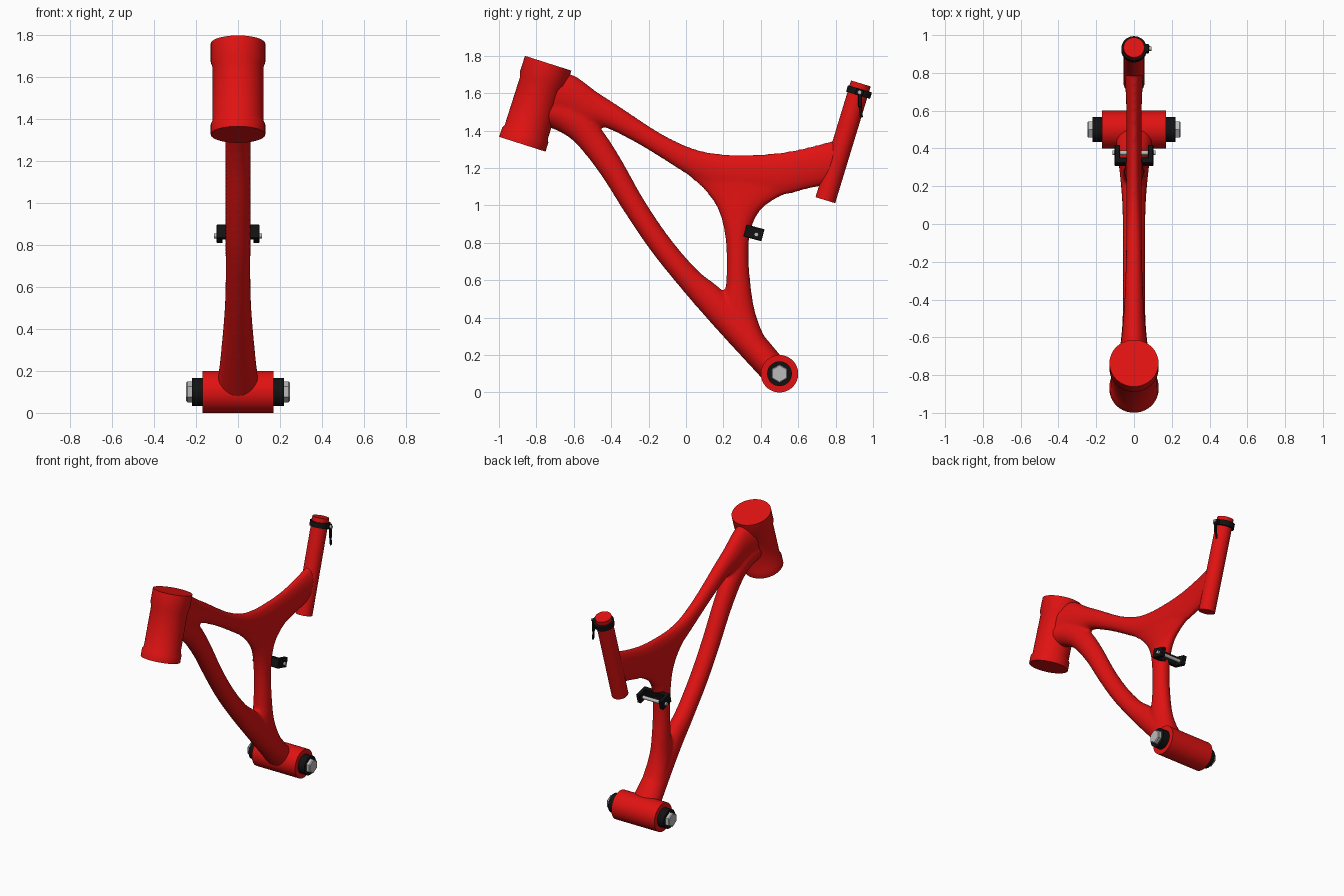
import bpy, bmesh, math
from mathutils import Vector, Matrix

if "Cube" in bpy.data.objects:
    bpy.data.objects.remove(bpy.data.objects["Cube"])


def material(name, color):
    m = bpy.data.materials.new(name)
    m.diffuse_color = (*color, 1)
    m.use_nodes = True
    m.node_tree.nodes["Principled BSDF"].inputs["Base Color"].default_value = m.diffuse_color
    return m


RED = material("red_paint", (0.75, 0.006, 0.006))
BLACK = material("black_metal", (0.006, 0.006, 0.006))
STEEL = material("bare_steel", (0.5, 0.5, 0.5))


def finish(name, bm, mat):
    bmesh.ops.recalc_face_normals(bm, faces=bm.faces)
    me = bpy.data.meshes.new(name)
    bm.to_mesh(me)
    bm.free()
    ob = bpy.data.objects.new(name, me)
    bpy.context.collection.objects.link(ob)
    me.materials.append(mat)
    bpy.ops.object.select_all(action='DESELECT')
    ob.select_set(True)
    bpy.context.view_layer.objects.active = ob
    bpy.ops.object.shade_smooth_by_angle(angle=math.radians(35))
    return ob


def skin(bm, rings):
    # bridge consecutive vertex rings and cap both ends
    vs = [[bm.verts.new(p) for p in r] for r in rings]
    n = len(vs[0])
    for a, b in zip(vs, vs[1:]):
        for i in range(n):
            j = (i + 1) % n
            bm.faces.new((a[i], a[j], b[j], b[i]))
    bm.faces.new(vs[0])
    bm.faces.new(vs[-1])


def turned(name, start, end, profile, mat, sides=48):
    # profile: (distance along the axis 0..1, radius)
    start, end = Vector(start), Vector(end)
    axis = end - start
    u = Vector((1, 0, 0)) if abs(axis.x) < 1e-6 else Vector((0, 0, 1))
    v = axis.normalized().cross(u)
    bm = bmesh.new()
    skin(bm, [[start + axis * t + r * (u * math.cos(k * math.tau / sides) + v * math.sin(k * math.tau / sides))
               for k in range(sides)] for t, r in profile])
    return finish(name, bm, mat)


def rod(name, start, end, r, mat, sides=32):
    return turned(name, start, end, [(0, r), (1, r)], mat, sides)


def box(name, center, size, angle, mat, bevel=0.003):
    bm = bmesh.new()
    bmesh.ops.create_cube(bm, size=1)
    bm.transform(Matrix.Translation(center) @ Matrix.Rotation(angle, 4, 'X') @ Matrix.Diagonal((*size, 1)))
    bmesh.ops.bevel(bm, geom=bm.edges[:], offset=bevel, segments=1, affect='EDGES')
    return finish(name, bm, mat)


def catmull(rows, steps=8):
    rows = [Vector(r) for r in rows]
    p = [2 * rows[0] - rows[1]] + rows + [2 * rows[-1] - rows[-2]]
    out = []
    for i in range(1, len(p) - 2):
        a, b, c, d = p[i - 1:i + 3]
        for s in range(steps):
            t = s / steps
            out.append(0.5 * (2 * b + (c - a) * t + (2 * a - 5 * b + 4 * c - d) * t * t
                              + (3 * b - a - 3 * c + d) * t ** 3))
    return out + [rows[-1]]


def limb(bm, stations, sides=32):
    # each station: one edge (y, z), opposite edge (y, z), half width in x
    rings = []
    for y0, z0, y1, z1, hx in catmull(stations):
        a, b = Vector((0, y0, z0)), Vector((0, y1, z1))
        mid, half = (a + b) / 2, (b - a) / 2
        rings.append([mid + half * math.cos(k * math.tau / sides)
                      + Vector((hx * math.sin(k * math.tau / sides), 0, 0)) for k in range(sides)])
    skin(bm, rings)


# Organic frame body: top member, down tube and mast, blended together
bm = bmesh.new()
limb(bm, [(-.72, 1.72, -.78, 1.44, .09), (-.60, 1.695, -.66, 1.45, .07), (-.48, 1.61, -.545, 1.43, .058),
          (-.35, 1.525, -.43, 1.415, .05), (-.20, 1.425, -.285, 1.345, .044), (-.08, 1.355, -.15, 1.265, .042),
          (.06, 1.297, 0, 1.17, .04), (.20, 1.274, .17, 1.08, .04), (.35, 1.272, .35, 1.05, .04),
          (.50, 1.282, .52, 1.055, .04), (.65, 1.31, .66, 1.09, .042), (.825, 1.357, .765, 1.11, .05)])
limb(bm, [(-.80, 1.43, -.72, 1.58, .09), (-.70, 1.405, -.57, 1.52, .072), (-.593, 1.335, -.455, 1.41, .062),
          (-.46, 1.17, -.355, 1.26, .06), (-.326, .96, -.225, 1.03, .06), (-.19, .76, -.09, .83, .06),
          (-.03, .56, .06, .655, .06), (.13, .375, .20, .54, .066), (.29, .20, .41, .31, .085),
          (.42, .06, .52, .18, .102)])
limb(bm, [(0, 1.17, .60, 1.08, .038), (.10, 1.08, .50, 1.045, .042), (.17, .98, .40, .975, .048),
          (.207, .85, .347, .87, .053), (.218, .70, .335, .75, .055), (.213, .57, .343, .60, .058),
          (.20, .45, .37, .43, .065), (.30, .25, .43, .28, .08), (.42, .10, .52, .17, .09)])
body = finish("frame_body", bm, RED)
remesh = body.modifiers.new("blend", 'REMESH')
remesh.mode = 'VOXEL'
remesh.voxel_size = 0.011
remesh.use_smooth_shade = True
smooth = body.modifiers.new("soften", 'SMOOTH')
smooth.factor = 0.5
smooth.iterations = 8

# Head tube with flared ends
turned("head_tube", (0, -.875, 1.327), (0, -.737, 1.76),
       [(0, .13), (.11, .13), (.15, .121), (.74, .121), (.80, .13), (1, .13)], RED, 64)

# Seat tube with clamp collar, bolt and quick release lever
seat_low, seat_top = Vector((0, .745, 1.028)), Vector((0, .935, 1.652))
seat_dir = (seat_top - seat_low).normalized()
rod("seat_tube", seat_low, seat_top, .055, RED, 48)
clamp = Vector((0, .925, 1.606))
rod("seat_clamp", clamp - seat_dir * .018, clamp + seat_dir * .018, .067, BLACK, 48)
rod("clamp_bolt", (.05, .928, 1.605), (.093, .928, 1.605), .011, STEEL, 16)
box("clamp_lug", (.068, .928, 1.605), (.022, .045, .034), -.29, BLACK)
box("lever_upper", (.08, .931, 1.565), (.012, .022, .08), 0, BLACK)
box("lever_lower", (.078, .934, 1.505), (.010, .017, .07), .1, BLACK)

# Bottom pivot shell with spacers and hex nuts
rod("pivot_shell", (-.17, .5, .1), (.17, .5, .1), .1, RED, 64)
for side, s in (("left", -1), ("right", 1)):
    rod(f"pivot_spacer_{side}", (s * .165, .5, .1), (s * .22, .5, .1), .066, BLACK, 48)
    turned(f"pivot_nut_{side}", (s * .215, .5, .1), (s * .247, .5, .1), [(0, .05), (.8, .05), (1, .044)], STEEL, 6)

# Rear bracket: back plate, two ears and a cross bolt, tilted with the mast
TILT = -.26
c = Vector((0, .363, .853))
u = Vector((0, math.cos(TILT), math.sin(TILT)))
v = Vector((0, -math.sin(TILT), math.cos(TILT)))
box("bracket_plate", c - u * .035, (.2, .03, .066), TILT, BLACK)
for side, s in (("left", -1), ("right", 1)):
    box(f"bracket_ear_{side}", c + Vector((s * .088, 0, 0)), (.028, .1, .066), TILT, BLACK)
b = c + u * .015 - v * .005
rod("bracket_bolt", b - Vector((.115, 0, 0)), b + Vector((.115, 0, 0)), .012, STEEL, 20)
